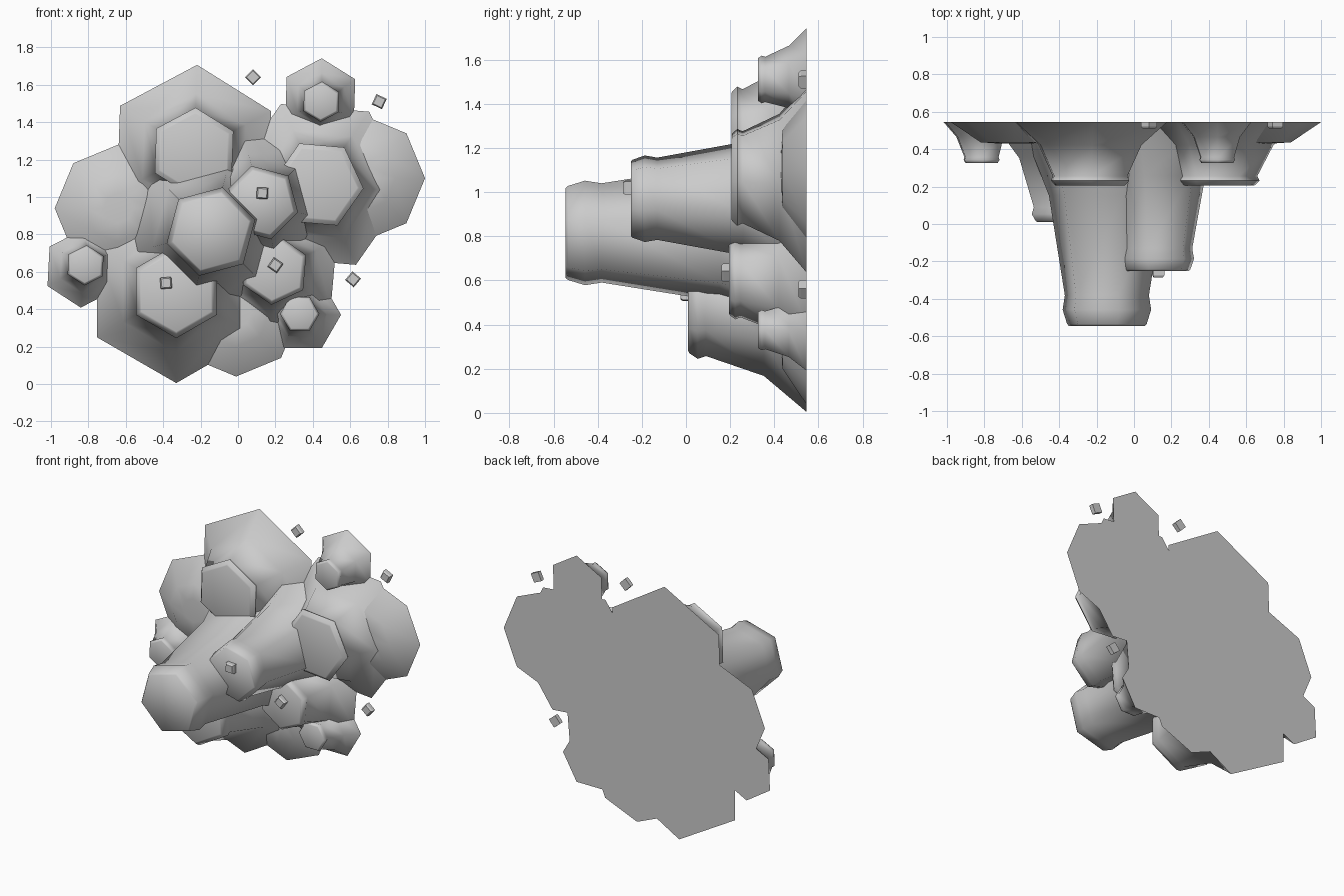
import bpy, bmesh
from math import cos, sin, radians, pi

if "Cube" in bpy.data.objects:
    bpy.data.objects.remove(bpy.data.objects["Cube"])

WALL = 0.545  # y of the flat back plane


def loft(name, sides, rot, rings):
    """Capped loft; each ring is (centre x, y, centre z, radius)."""
    bm = bmesh.new()
    loops = []
    for x, y, z, r in rings:
        loops.append([bm.verts.new((x + r * cos(radians(rot) + 2 * pi * i / sides), y,
                                    z + r * sin(radians(rot) + 2 * pi * i / sides)))
                      for i in range(sides)])
    for a, b in zip(loops, loops[1:]):
        for i in range(sides):
            j = (i + 1) % sides
            bm.faces.new((a[i], a[j], b[j], b[i]))
    bm.faces.new(loops[0])
    bm.faces.new(loops[-1])
    bmesh.ops.recalc_face_normals(bm, faces=bm.faces)
    me = bpy.data.meshes.new(name)
    bm.to_mesh(me)
    bm.free()
    ob = bpy.data.objects.new(name, me)
    bpy.context.collection.objects.link(ob)
    return ob


def smooth(ob, angle):
    bpy.ops.object.select_all(action='DESELECT')
    ob.select_set(True)
    bpy.context.view_layer.objects.active = ob
    bpy.ops.object.shade_smooth_by_angle(angle=radians(angle))


# flared column profile: (fraction of length from the wall, fraction of cap radius)
PROFILE = [(0, 1.96), (0.36, 1.31), (0.85, 0.95), (0.92, 1.0), (0.99, 0.9), (1.0, 0.86)]


def column(name, x, z, tip, r, rot, bx=None, bz=None):
    bx = x if bx is None else bx
    bz = z if bz is None else bz
    length = WALL - tip
    rings = []
    for t, k in PROFILE:
        s = min(t / 0.85, 1)
        rings.append((bx + (x - bx) * s, WALL - t * length, bz + (z - bz) * s, r * k))
    smooth(loft(name, 6, rot, rings), 62)


# hexagonal columns: name, x, z, tip y, cap radius, rotation, optional base centre
column("main_column", -0.145, 0.815, -0.545, 0.245, 15)
column("upper_left_column", -0.235, 1.24, 0.205, 0.238, 28)
column("right_column", 0.43, 1.067, 0.205, 0.242, 55)
column("lower_left_column", -0.33, 0.495, 0.01, 0.25, 30)
column("centre_right_column", 0.125, 0.97, -0.25, 0.203, 45)
column("lower_right_column", 0.195, 0.61, 0.195, 0.187, 25)
column("small_top_column", 0.445, 1.51, 0.325, 0.108, 28, 0.44, 1.53)
column("small_left_column", -0.815, 0.635, 0.325, 0.108, 27, -0.83, 0.62)
column("small_bottom_column", 0.33, 0.375, 0.325, 0.105, 0, 0.345, 0.37)

# low rounded mounds behind the columns
for i, (x, z) in enumerate([(0.66, 1.10), (-0.64, 0.94), (-0.01, 0.38)]):
    smooth(loft(f"mound_{i + 1}", 8, 0, [(x, WALL, z, 0.34), (x, 0.437, z, 0.18),
                                         (x, 0.43, z, 0.08)]), 62)

# little square chips on the wall and on the column tips
CHIPS = [(0.08, 1.64, WALL, 0), (0.755, 1.51, WALL, 20), (0.615, 0.56, WALL, 5),
         (0.13, 1.02, -0.25, 42), (0.20, 0.635, 0.195, 10), (-0.385, 0.54, 0.01, 50)]
for i, (x, z, y, rot) in enumerate(CHIPS):
    loft(f"chip_{i + 1}", 4, rot, [(x, y + (0 if y == WALL else 0.01), z, 0.043),
                                   (x, y - 0.025, z, 0.043), (x, y - 0.035, z, 0.034)])
